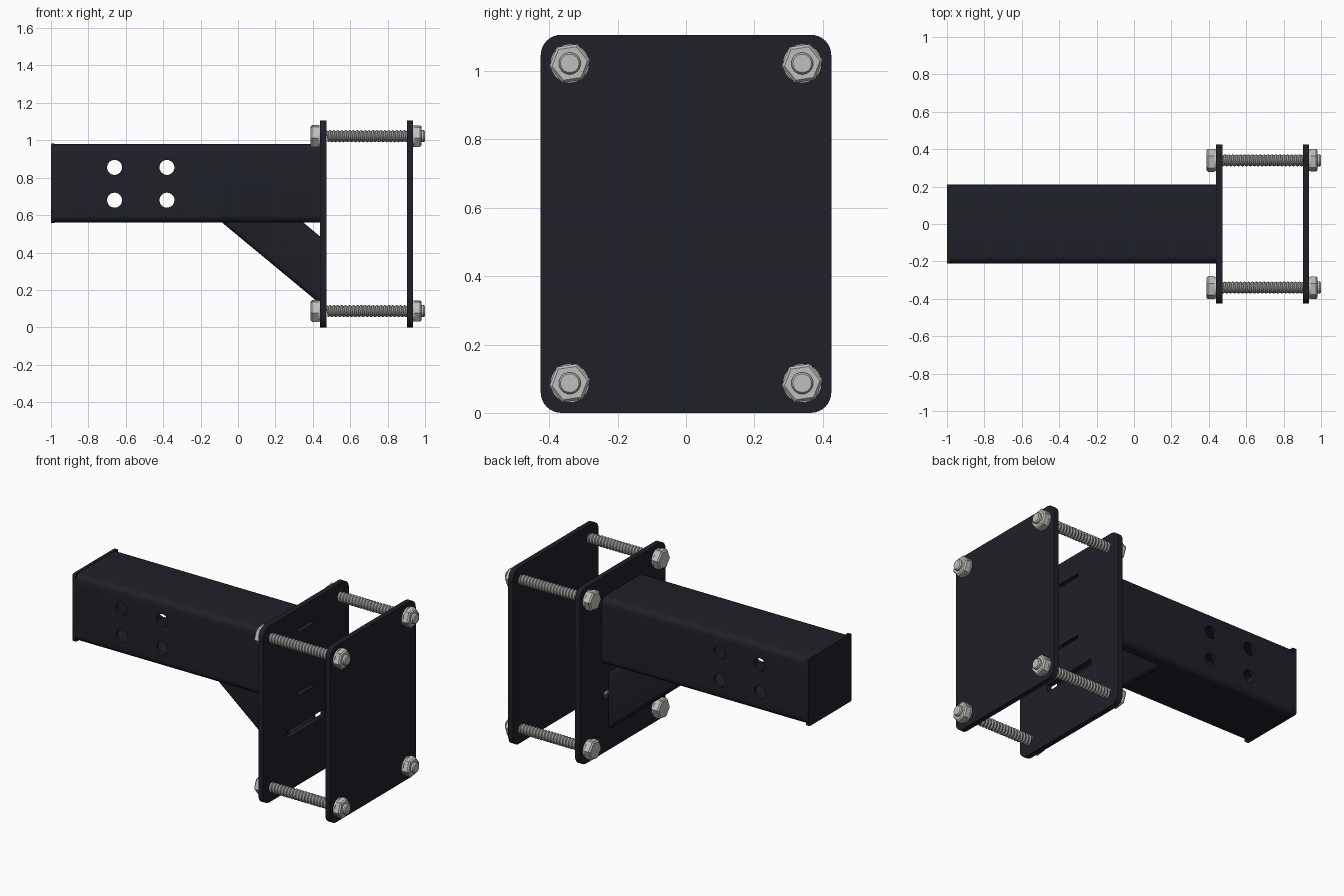
import bpy, bmesh
from math import sin, cos, pi, radians

if "Cube" in bpy.data.objects:
    bpy.data.objects.remove(bpy.data.objects["Cube"])


def material(name, rgb):
    m = bpy.data.materials.new(name)
    m.diffuse_color = (*rgb, 1)
    m.use_nodes = True
    m.node_tree.nodes["Principled BSDF"].inputs["Base Color"].default_value = m.diffuse_color
    return m


BLACK = material("black_paint", (0.013, 0.015, 0.021))
ZINC = material("zinc", (0.52, 0.52, 0.50))
THREAD = material("thread_steel", (0.30, 0.30, 0.29))


def finish(bm, name, mat, angle=30):
    bmesh.ops.recalc_face_normals(bm, faces=bm.faces)
    me = bpy.data.meshes.new(name)
    bm.to_mesh(me)
    bm.free()
    ob = bpy.data.objects.new(name, me)
    bpy.context.collection.objects.link(ob)
    me.materials.append(mat)
    bpy.ops.object.select_all(action='DESELECT')
    bpy.context.view_layer.objects.active = ob
    ob.select_set(True)
    bpy.ops.object.shade_smooth_by_angle(angle=radians(angle))
    return ob


def rounded(w, h, r, n=6):
    pts = []
    for i, (sy, sz) in enumerate([(1, 1), (-1, 1), (-1, -1), (1, -1)]):
        for k in range(n + 1):
            a = pi / 2 * (i + k / n)
            pts.append((sy * (w / 2 - r) + r * cos(a), sz * (h / 2 - r) + r * sin(a)))
    return pts


def circle(r, n, turn=0):
    return [(r * cos(2 * pi * k / n + turn), r * sin(2 * pi * k / n + turn)) for k in range(n)]


def bridge(bm, a, b):
    n = len(a)
    for i in range(n):
        bm.faces.new((a[i], a[(i + 1) % n], b[(i + 1) % n], b[i]))


def loft(name, sections, mat, closed_ring=False, angle=30):
    """Skin a list of 3D loops; cap the ends, or join last to first for a hollow tube."""
    bm = bmesh.new()
    loops = [[bm.verts.new(p) for p in s] for s in sections]
    for a, b in zip(loops, loops[1:]):
        bridge(bm, a, b)
    if closed_ring:
        bridge(bm, loops[-1], loops[0])
    else:
        bm.faces.new(loops[0])
        bm.faces.new(loops[-1])
    return finish(bm, name, mat, angle)


def at(x, pts, y=0, z=0):
    return [(x, y + p, z + q) for p, q in pts]


def slab(name, x0, x1, pts, z, mat, b=0.004):
    return loft(name, [at(x0, pts, 0, z), at(x1, pts, 0, z)], mat)


def cut(ob, cutters):
    for c in cutters:
        c.hide_render = True
        bpy.context.view_layer.objects.active = ob
        m = ob.modifiers.new("cut", 'BOOLEAN')
        m.operation, m.object, m.solver = 'DIFFERENCE', c, 'EXACT'
        bpy.ops.object.modifier_apply(modifier=m.name)
        bpy.data.objects.remove(c, do_unlink=True)


def box_cutter(y, z, h):
    bpy.ops.mesh.primitive_cube_add(size=1, location=(0.455, 0, z))
    bpy.context.object.scale = (0.2, y, h)
    return bpy.context.object


def hole_cutter(x, z):
    bpy.ops.mesh.primitive_cylinder_add(vertices=32, radius=0.04, depth=1,
                                        location=(x, 0, z), rotation=(pi / 2, 0, 0))
    return bpy.context.object


# Main square tube, hollow, with four cross holes
outer, inner = rounded(0.42, 0.42, 0.04), rounded(0.376, 0.376, 0.02)
tube = loft("main_tube", [at(-0.985, outer, 0, 0.77), at(0.44, outer, 0, 0.77),
                          at(0.44, inner, 0, 0.77), at(-0.985, inner, 0, 0.77)], BLACK, True)
cut(tube, [hole_cutter(x, z) for x in (-0.66, -0.38) for z in (0.68, 0.855)])

# Cap closing the free end of the tube
slab("end_cap", -1.0, -0.98, rounded(0.425, 0.425, 0.012, 3), 0.77, BLACK)

# Diagonal square-tube brace, mitred to the tube and the plate
S = 0.28
so, si = rounded(S, S, 0.025, 4), rounded(S - 0.04, S - 0.04, 0.01, 4)


def upper(pts):
    return [(-0.085 + 0.435 * (v / S + 0.5), y, 0.56) for y, v in pts]


def lower(pts):
    return [(0.44, y, 0.125 + 0.36 * (v / S + 0.5)) for y, v in pts]


loft("brace", [upper(so), lower(so), lower(si), upper(si)], BLACK, True)

# Clamp plates; the inner one has slots for the welded tube and brace
plate = rounded(0.85, 1.106, 0.06, 8)
inner_plate = slab("inner_plate", 0.439, 0.472, plate, 0.553, BLACK)
cut(inner_plate, [box_cutter(0.16, 0.965, 0.022), box_cutter(0.16, 0.57, 0.022),
                  box_cutter(0.38, 0.355, 0.045)])
slab("outer_plate", 0.904, 0.936, plate, 0.553, BLACK)


# Helical threaded rod along x
def threaded_rod(name, y, z, x0, x1, root, crest, pitch=0.021, n=16):
    bm = bmesh.new()
    ridge, groove = [], []
    for k in range(int((x1 - x0) / pitch * n) + 1):
        a, x = 2 * pi * k / n, x0 + pitch * k / n
        ridge.append(bm.verts.new((x, y + crest * cos(a), z + crest * sin(a))))
        groove.append(bm.verts.new((x + pitch / 2, y + root * cos(a), z + root * sin(a))))
    for k in range(len(ridge) - 1):
        bm.faces.new((ridge[k], ridge[k + 1], groove[k + 1], groove[k]))
        if k + n + 1 < len(ridge):
            bm.faces.new((groove[k], groove[k + 1], ridge[k + n + 1], ridge[k + n]))
    finish(bm, name, THREAD)


# Chamfered hexagon: hex body plus a round face blending to the corners
def hexagon(name, y, z, x_base, x_face, r):
    d = 0.008 if x_face > x_base else -0.008
    h, small = circle(r, 6, 0.15), circle(r * 0.86, 6, 0.15)
    loft(name, [at(x_base, h, y, z), at(x_face - d, h, y, z), at(x_face, small, y, z)], ZINC, angle=20)


# Four bolts: head, washers, thread, nut and chamfered tip
for side, y in (("left", -0.34), ("right", 0.34)):
    for level, z in (("lower", 0.087), ("upper", 1.022)):
        tag = f"{level}_{side}"
        hexagon("bolt_head_" + tag, y, z, 0.43, 0.388, 0.063)
        hexagon("nut_" + tag, y, z, 0.944, 0.982, 0.061)
        for nm, a, b in (("head_washer_", 0.428, 0.44), ("nut_washer_", 0.935, 0.946)):
            loft(nm + tag, [at(a, circle(0.057, 32), y, z), at(b, circle(0.057, 32), y, z)], ZINC)
        threaded_rod("bolt_thread_" + tag, y, z, 0.465, 0.925, 0.027, 0.033)
        loft("bolt_tip_" + tag, [at(x, circle(r, 24), y, z) for x, r in
                                 ((0.91, 0.032), (0.993, 0.032), (1.0, 0.027))], ZINC)
